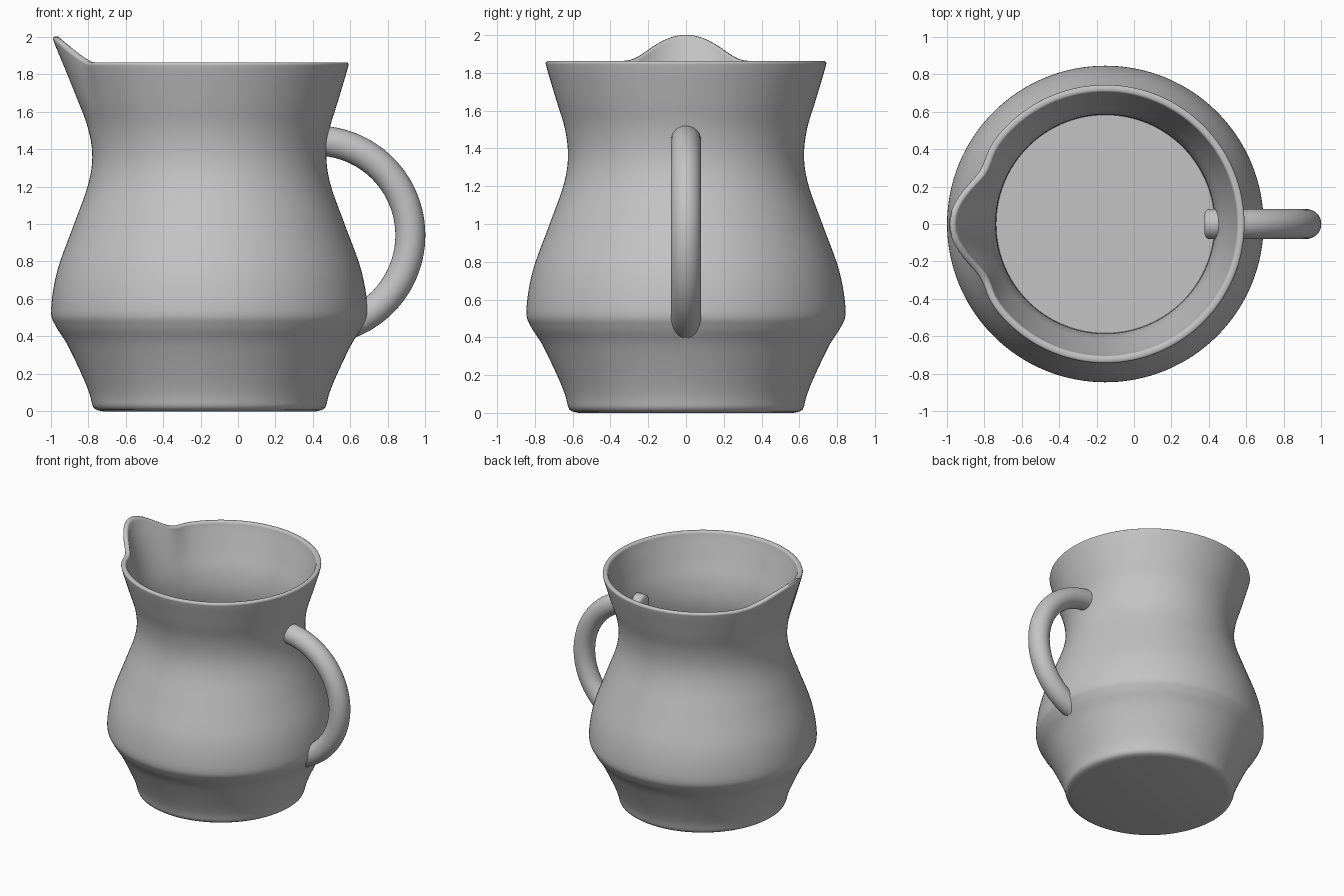
import bpy, bmesh, math
from mathutils import Vector

if "Cube" in bpy.data.objects:
    bpy.data.objects.remove(bpy.data.objects["Cube"])

CX = -0.153      # jug axis
SEG = 128        # segments around

clay = bpy.data.materials.new("grey clay")
clay.diffuse_color = (0.55, 0.55, 0.55, 1)
clay.use_nodes = True
clay.node_tree.nodes["Principled BSDF"].inputs["Base Color"].default_value = clay.diffuse_color


def spline(pts, n=5):
    """Catmull-Rom curve through 2D points."""
    out = []
    p = [Vector(q) for q in pts]
    for i in range(len(p) - 1):
        a, b, c, d = p[max(i - 1, 0)], p[i], p[i + 1], p[min(i + 2, len(p) - 1)]
        for k in range(n):
            t = k / n
            out.append(0.5 * (2 * b + (c - a) * t + (2 * a - 5 * b + 4 * c - d) * t * t
                              + (3 * b - a - 3 * c + d) * t ** 3))
    return out + [p[-1]]


def finish(bm, name, angle):
    bmesh.ops.recalc_face_normals(bm, faces=bm.faces)
    me = bpy.data.meshes.new(name)
    bm.to_mesh(me)
    bm.free()
    ob = bpy.data.objects.new(name, me)
    bpy.context.collection.objects.link(ob)
    me.materials.append(clay)
    bpy.ops.object.select_all(action='DESELECT')
    ob.select_set(True)
    bpy.context.view_layer.objects.active = ob
    bpy.ops.object.shade_smooth_by_angle(angle=math.radians(angle))


def skin(rings, bm):
    """Join rings of points with quads and cap both ends."""
    vs = [[bm.verts.new(p) for p in r] for r in rings]
    n = len(vs[0])
    for a, b in zip(vs, vs[1:]):
        for j in range(n):
            k = (j + 1) % n
            bm.faces.new((a[j], a[k], b[k], b[j]))
    bm.faces.new(vs[0])
    bm.faces.new(vs[-1])


def spout(r, z, ang):
    """Pull the rim out and up around the -x direction."""
    t = max(0, (z - 1.35) / 0.51)
    d = abs(math.degrees(math.atan2(math.sin(ang - math.pi), math.cos(ang - math.pi))))
    bell = lambda w: 0.5 + 0.5 * math.cos(math.pi * min(d / w, 1))
    r += t * t * (0.094 * bell(24) - 0.018 * math.exp(-((d - 25) / 7) ** 2))
    z += 0.137 * t * t * bell(28)
    return Vector((CX + r * math.cos(ang), r * math.sin(ang), z))


# Jug body: outer wall, rounded rim, inner wall, floor
wall = [(0.625, 0.035), (0.642, 0.10), (0.683, 0.20), (0.76, 0.36), (0.82, 0.455), (0.845, 0.54),
        (0.812, 0.75), (0.722, 1.0), (0.65, 1.2), (0.625, 1.35), (0.64, 1.5),
        (0.685, 1.65), (0.73, 1.80), (0.743, 1.85)]
outer = spline(wall)
inner = [Vector((p.x - 0.04, p.y)) for p in reversed(outer) if p.y > 0.06]
base = [Vector(p) for p in ((0.57, 0.0), (0.603, 0.008), (0.618, 0.018))]
rim = [Vector(p) for p in ((0.741, 1.858), (0.734, 1.863), (0.714, 1.863), (0.706, 1.858))]
profile = base + outer + rim + inner + [Vector((inner[-1].x - 0.01, 0.05))]
bm = bmesh.new()
skin([[spout(p.x, p.y, 2 * math.pi * j / SEG) for j in range(SEG)] for p in profile], bm)
finish(bm, "jug_body", 50)

# Handle: round tube swept along an arc, ends sunk in the wall
HX, HZ, R, T = 0.415, 0.94, 0.505, 0.08
steps = [(94, 0.8), (93, 0.95)] + [(92 - 162 * i / 48, 1) for i in range(49)]
rings = []
for deg, s in steps:
    a = math.radians(deg)
    ring = []
    for j in range(32):
        b = 2 * math.pi * j / 32
        rad = R + T * s * math.cos(b)
        ring.append(Vector((HX + rad * math.cos(a), T * s * math.sin(b), HZ + rad * math.sin(a))))
    rings.append(ring)
bm = bmesh.new()
skin(rings, bm)
finish(bm, "handle", 50)
